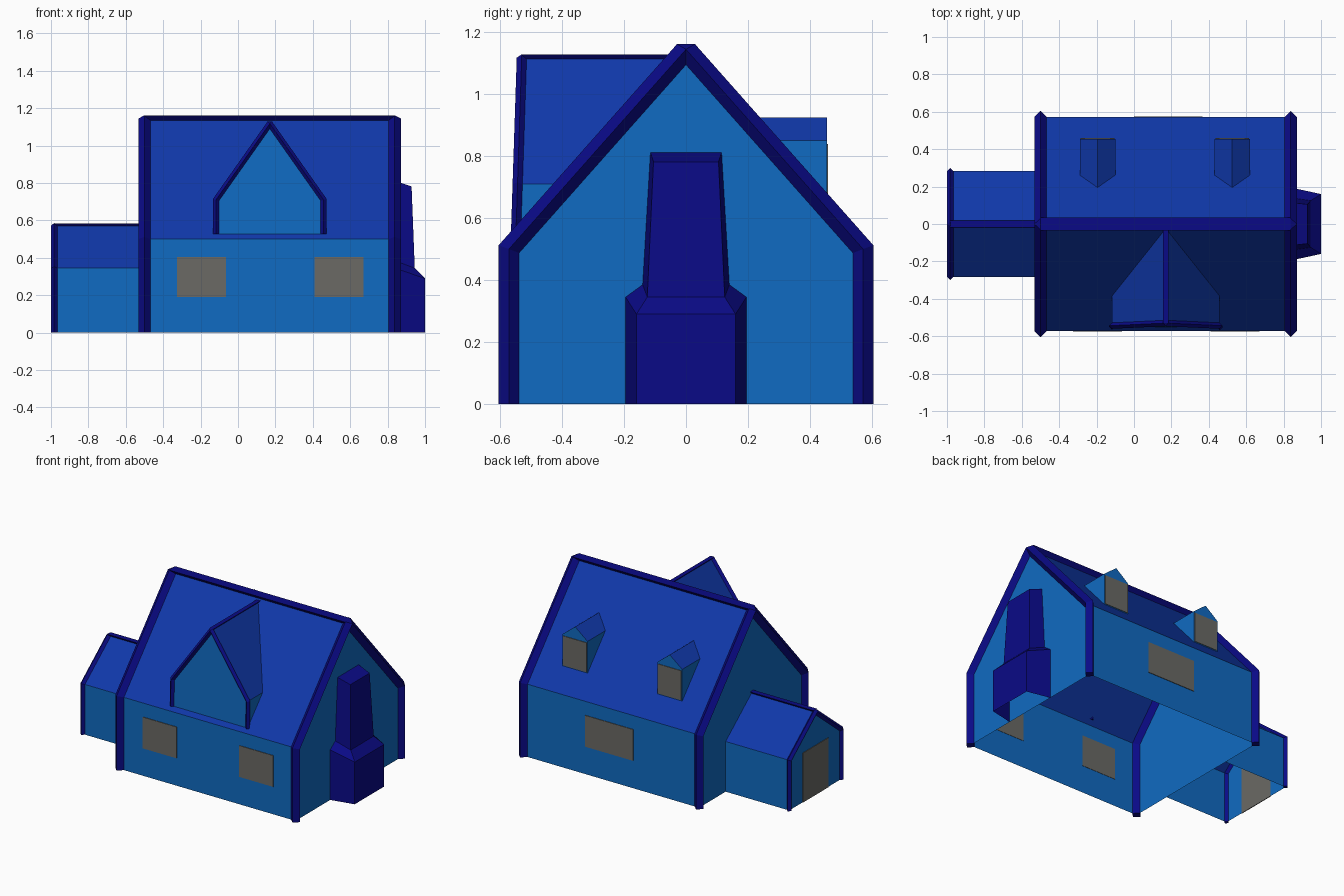
import bpy, bmesh, math

if "Cube" in bpy.data.objects:
    bpy.data.objects.remove(bpy.data.objects["Cube"])


def material(name, rgb):
    m = bpy.data.materials.new(name)
    m.diffuse_color = (*rgb, 1)
    m.use_nodes = True
    m.node_tree.nodes["Principled BSDF"].inputs["Base Color"].default_value = m.diffuse_color
    return m


WALL = material("wall blue", (0.005, 0.145, 0.54))
ROOF = material("roof blue", (0.005, 0.04, 0.40))
TRIM = material("trim navy", (0.003, 0.003, 0.24))
GLASS = material("pane grey", (0.145, 0.142, 0.13))

EAVE, APEX, HALF = 0.5, 1.145, 0.572
X0, X1 = -0.5, 0.838
SLOPE = (APEX - EAVE) / HALF


def mesh(name, faces, mat):
    """One flat-shaded object from a list of polygons."""
    bm = bmesh.new()
    for f in faces:
        bm.faces.new([bm.verts.new(p) for p in f])
    bmesh.ops.remove_doubles(bm, verts=bm.verts, dist=0.0003)
    bmesh.ops.recalc_face_normals(bm, faces=bm.faces)
    me = bpy.data.meshes.new(name)
    bm.to_mesh(me)
    bm.free()
    me.materials.append(mat)
    ob = bpy.data.objects.new(name, me)
    bpy.context.collection.objects.link(ob)
    return ob


def loft(rings, closed, caps):
    """Faces between successive rings of points."""
    out = []
    for a, b in zip(rings, rings[1:]):
        n = len(a)
        for i in range(n if closed else n - 1):
            j = (i + 1) % n
            q = []
            for p in (a[i], a[j], b[j], b[i]):
                if all(math.dist(p, o) > 1e-5 for o in q):
                    q.append(p)
            if len(q) > 2:
                out.append(q)
    if caps:
        out += [list(rings[0]), list(rings[-1])]
    return out


def gable_frame(name, half, base, eave, apex, top, r, place):
    """Diamond-section trim round a gable; its outer edge is cut flat at top."""
    s = (apex - eave) / half
    L = math.hypot(1, s)

    def rail(k):
        e = k * r
        peak = apex + e * L
        u = half + e
        knee = peak - s * u
        w = max(0, (peak - top) / s) if k > 0 else 0
        crown = peak - s * w
        return [(-u, base), (-u, knee), (-w, crown), (w, crown), (u, knee), (u, base)]

    outer, mid, inner = rail(1), rail(0), rail(-1)
    rings = [[place(*outer[i], 0), place(*mid[i], r), place(*inner[i], 0), place(*mid[i], -r)]
             for i in range(6)]
    mesh(name, loft(rings, True, True), TRIM)


def ridge(name, a, b, width, depth):
    """Flat-topped wedge bar along a ridge from a to b."""
    rings = []
    along_x = abs(a[0] - b[0]) > abs(a[1] - b[1])
    for x, y, z in (a, b):
        dx, dy = (0, width) if along_x else (width, 0)
        rings.append([(x - dx, y - dy, z), (x + dx, y + dy, z), (x, y, z - depth)])
    mesh(name, loft(rings, True, True), TRIM)


def house(name, xa, xb, half, eave, apex, ends):
    """Walls, open underneath, and a two-sided roof."""
    walls = [[(xa, s * half, 0), (xb, s * half, 0), (xb, s * half, eave), (xa, s * half, eave)]
             for s in (-1, 1)]
    walls += [[(x, -half, 0), (x, half, 0), (x, half, eave), (x, 0, apex), (x, -half, eave)]
              for x in ends]
    mesh(name + "_walls", walls, WALL)
    mesh(name + "_roof", [[(xa, s * half, eave), (xb, s * half, eave), (xb, 0, apex), (xa, 0, apex)]
                          for s in (-1, 1)], ROOF)


def dormer(name, cx, half, base, eave, apex, side, face_y):
    """Gabled dormer running back into the main roof."""
    def back(z):
        return side * (APEX - z) / SLOPE
    f = lambda u, z: (cx + u, face_y(z), z)
    b = lambda u, z: (cx + u, back(z), z)
    walls = [[f(-half, base), f(half, base), f(half, eave), f(0, apex), f(-half, eave)]]
    walls += [[f(u, base), f(u, eave), b(u, eave)] for u in (-half, half)]
    mesh(name + "_walls", walls, WALL)
    mesh(name + "_roof", [[f(u, eave), f(0, apex), b(0, apex), b(u, eave)]
                          for u in (-half, half)], ROOF)


def plate(name, lo, hi):
    """Thin pane or door."""
    rings = [[(lo[0], lo[1], z), (hi[0], lo[1], z), (hi[0], hi[1], z), (lo[0], hi[1], z)]
             for z in (lo[2], hi[2])]
    mesh(name, loft(rings, True, True), GLASS)


# main house with gable trim and ridge
house("main", X0, X1, HALF, EAVE, APEX, (X0, X1))
for label, c in (("left", X0), ("right", X1)):
    gable_frame(label + "_gable_trim", HALF, 0, EAVE, APEX, 1.162, 0.033,
                lambda u, z, d, c=c: (c + d, u, z))
ridge("main_ridge", (X0, 0, 1.161), (X1, 0, 1.161), 0.034, 0.036)

# side annex
house("annex", -0.983, X0, 0.283, 0.345, 0.572, (-0.983,))
gable_frame("annex_gable_trim", 0.283, 0, 0.345, 0.572, 0.586, 0.017,
            lambda u, z, d: (-0.983 + d, u, z))
ridge("annex_ridge", (-0.983, 0, 0.585), (X0, 0, 0.585), 0.018, 0.02)
plate("annex_door", (-0.987, -0.14, 0), (-0.982, 0.14, 0.34))

# large front dormer, its face leaning back slightly
lean = lambda z: -0.55 + (z - 0.53) * 0.033
dormer("front_dormer", 0.17, 0.288, 0.528, 0.71, 1.118, -1, lean)
gable_frame("front_dormer_trim", 0.288, 0.528, 0.71, 1.118, 1.129, 0.016,
            lambda u, z, d: (0.17 + u, lean(z) + d, z))
ridge("front_dormer_ridge", (0.17, lean(1.12), 1.128), (0.17, -0.02, 1.128), 0.015, 0.018)

# small back dormers with panes
for i, cx in enumerate((-0.195, 0.525)):
    dormer("back_dormer_%d" % (i + 1), cx, 0.095, APEX - SLOPE * 0.455, 0.85, 0.925, 1,
           lambda z: 0.455)
    plate("dormer_pane_%d" % (i + 1), (cx - 0.09, 0.453, 0.637), (cx + 0.09, 0.459, 0.84))

# ground floor windows
for i, cx in enumerate((-0.195, 0.54)):
    plate("front_window_%d" % (i + 1), (cx - 0.13, -HALF - 0.004, 0.19), (cx + 0.13, -HALF + 0.002, 0.405))
plate("back_window", (0.0, HALF - 0.002, 0.19), (0.365, HALF + 0.004, 0.405))

# chimney: rings of (wall half width, wall z, outer half width, outer x, outer z)
rings = [[(X1, -wy, wz), (ox, -oy, oz), (ox, oy, oz), (X1, wy, wz)]
         for wy, wz, oy, ox, oz in ((0.195, 0, 0.16, 1.0, 0), (0.195, 0.345, 0.16, 1.0, 0.29),
                                    (0.14, 0.385, 0.125, 0.945, 0.345), (0.115, 0.812, 0.105, 0.928, 0.782))]
mesh("chimney", loft(rings, False, False) + [rings[-1]], TRIM)
